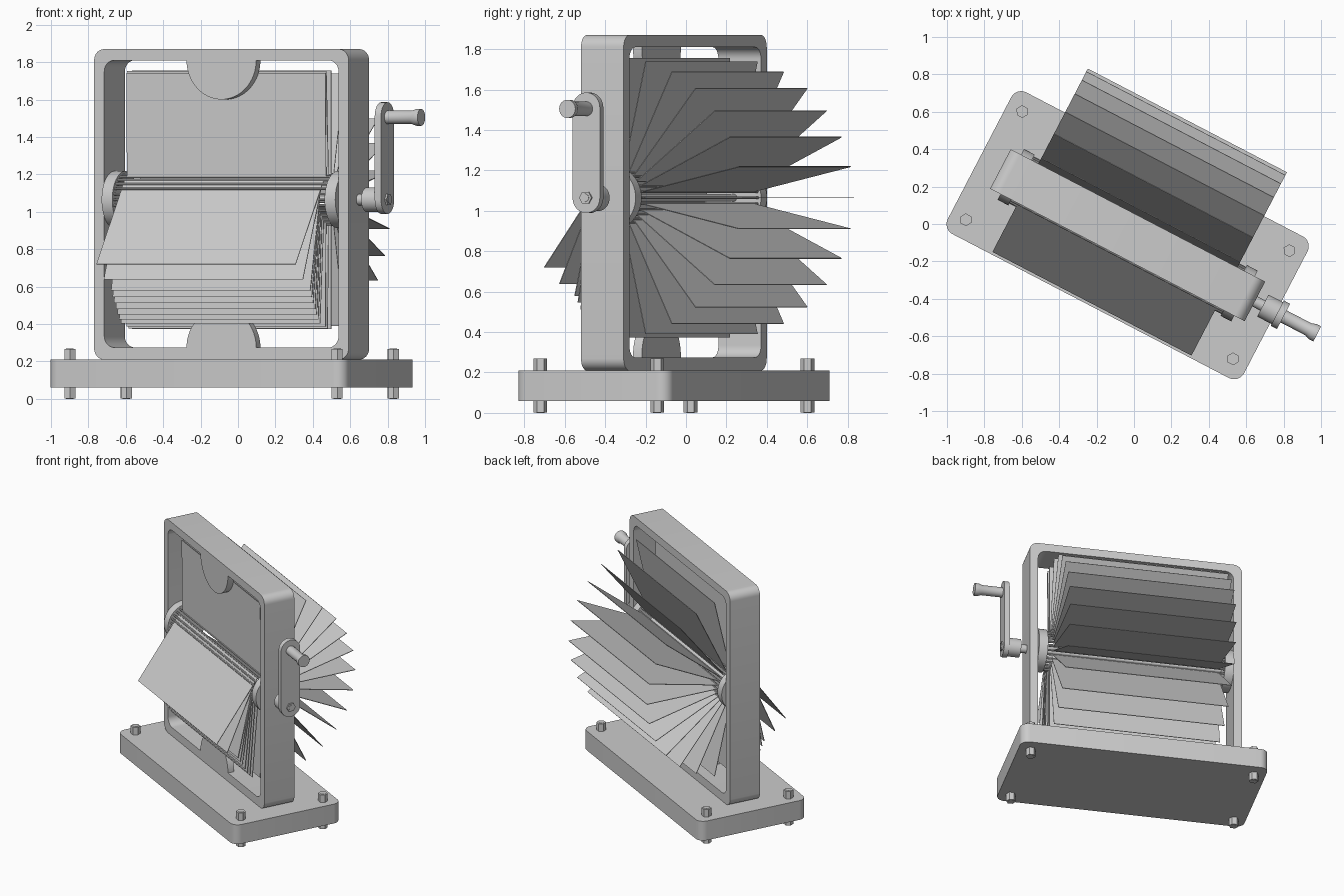
import bpy, bmesh
from math import sin, cos, pi, radians
from mathutils import Matrix, Vector

if "Cube" in bpy.data.objects:
    bpy.data.objects.remove(bpy.data.objects["Cube"])

# Everything is built in a local frame (x along the axle), then turned as a whole
PLACE = Matrix.Translation((-0.034, -0.06, 0)) @ Matrix.Rotation(radians(-27.5), 4, 'Z')
AXIS_Z = 1.065


def make(name, verts, faces, smooth=True):
    me = bpy.data.meshes.new(name)
    me.from_pydata([tuple(v) for v in verts], [], faces)
    bm = bmesh.new()
    bm.from_mesh(me)
    bmesh.ops.recalc_face_normals(bm, faces=bm.faces)
    bm.to_mesh(me)
    bm.free()
    ob = bpy.data.objects.new(name, me)
    bpy.context.collection.objects.link(ob)
    ob.matrix_world = PLACE
    if smooth:
        bpy.ops.object.select_all(action='DESELECT')
        ob.select_set(True)
        bpy.context.view_layer.objects.active = ob
        bpy.ops.object.shade_smooth_by_angle(angle=radians(30))
    return ob


def to3(axis, p, d):
    # profile point p in the plane across the axis, d along the axis
    return {'x': (d, p[0], p[1]), 'y': (p[0], d, p[1]), 'z': (p[0], p[1], d)}[axis]


def arc(cx, cy, r, a0, a1, n):
    return [(cx + r * cos(radians(a0 + (a1 - a0) * i / n)),
             cy + r * sin(radians(a0 + (a1 - a0) * i / n))) for i in range(n + 1)]


def rounded(x0, x1, y0, y1, r, n=8):
    return (arc(x1 - r, y0 + r, r, -90, 0, n) + arc(x1 - r, y1 - r, r, 0, 90, n)
            + arc(x0 + r, y1 - r, r, 90, 180, n) + arc(x0 + r, y0 + r, r, 180, 270, n))


def stack(name, axis, loops, closed=False, smooth=True):
    # join a row of equal loops [(points, depth)]; cap the ends or close into a ring
    n = len(loops[0][0])
    verts = [to3(axis, p, d) for pts, d in loops for p in pts]
    m = len(loops)
    faces = []
    for j in range(m if closed else m - 1):
        a, b = j * n, (j + 1) % m * n
        faces += [(a + i, a + (i + 1) % n, b + (i + 1) % n, b + i) for i in range(n)]
    if not closed:
        faces += [tuple(range(n)), tuple(range((m - 1) * n, m * n))]
    return make(name, verts, faces, smooth)


def prism(name, axis, pts, d0, d1, smooth=True):
    return stack(name, axis, [(pts, d0), (pts, d1)], smooth=smooth)


def turned(name, axis, centre, profile, n=40, smooth=True):
    # profile: (distance along axis, radius)
    return stack(name, axis, [(arc(*centre, r, 0, 360 * (n - 1) / n, n - 1), d)
                              for d, r in profile], smooth=smooth)


# Base plate
prism("base_plate", 'z', rounded(-0.893, 0.893, -0.427, 0.427, 0.06), 0.06, 0.21)

# Hex bolts above the base and hex feet below, each with a round core
for sx in (-1, 1):
    for sy in (-1, 1):
        c = (sx * 0.805, sy * 0.326)
        turned("base_bolt_head", 'z', c, [(0.205, 0.034), (0.268, 0.034)], 6, False)
        turned("base_foot_nut", 'z', c, [(0.002, 0.034), (0.065, 0.034)], 6, False)
        turned("base_bolt_core", 'z', c, [(0.0, 0.02), (0.27, 0.02)], 16)

# Upright frame: closed ring of outer and inner rounded rectangles
outer = rounded(-0.767, 0.767, 0.21, 1.87, 0.06)
inner = rounded(-0.706, 0.706, 0.275, 1.81, 0.06)
stack("frame", 'y', [(outer, -0.119), (outer, 0.119), (inner, 0.119), (inner, -0.119)], closed=True)

# Half-round stop tabs, flush with the frame front
prism("top_stop_tab", 'y', arc(0, 1.811, 0.21, 180, 360, 32), -0.119, -0.07)
prism("bottom_stop_tab", 'y', arc(0, 0.274, 0.21, 0, 180, 32), -0.119, -0.07)

# Drum discs and axle
hub = (0, AXIS_Z)
for s in (-1, 1):
    turned("drum_disc", 'x', hub, [(s * 0.64, 0.153), (s * 0.704, 0.153)], 48)
turned("axle", 'x', hub, [(-0.65, 0.018), (0.65, 0.018)], 20)

# Flaps: rear ones radiate, upper front ones lean on the tab, the rest hang down
STEP, HINGE, LENGTH, HALF, T = 360 / 28, 0.135, 0.557, 0.6, 0.002
angles = {k: k * STEP for k in range(-7, 8)}
angles.update({8: 92.5, 9: 90.6})
hang = [36, 23.4, 12.4, 9.5, 7.5, 5.5, 4.6, 4.3, 4.4, 0.5, 1.0]
angles.update({10 + i: 270 - (-a) * -1 for i, a in enumerate(hang)})
for k, a in angles.items():
    t = radians(k * STEP)
    h = Vector((HINGE * cos(t), AXIS_Z + HINGE * sin(t)))
    d = Vector((cos(radians(a)), sin(radians(a))))
    nrm = Vector((-d.y, d.x)) * T
    e = h + d * LENGTH
    prism("flap", 'x', [h - nrm, e - nrm, e + nrm, h + nrm], -HALF, HALF, False)
    turned("flap_hinge_pin", 'x', tuple(h), [(-0.645, 0.007), (0.645, 0.007)], 8)

# Crank: shaft, collar, arm, retaining bolt and handle
turned("crank_shaft", 'x', hub, [(0.70, 0.03), (0.83, 0.03)], 24)
turned("crank_collar", 'x', hub, [(0.815, 0.066), (0.905, 0.066)])
arm = arc(0, AXIS_Z + 0.445, 0.076, 0, 180, 20) + arc(0, AXIS_Z, 0.076, 180, 360, 20)
prism("crank_arm", 'x', arm, 0.902, 0.94)
turned("crank_bolt", 'x', hub, [(0.935, 0.034), (0.95, 0.034)], 6, False)
turned("crank_bolt_core", 'x', hub, [(0.935, 0.02), (0.953, 0.02)], 16)
turned("crank_handle", 'x', (0, AXIS_Z + 0.44),
       [(0.935, 0.036), (1.09, 0.036), (1.115, 0.045), (1.143, 0.045)], 32)
